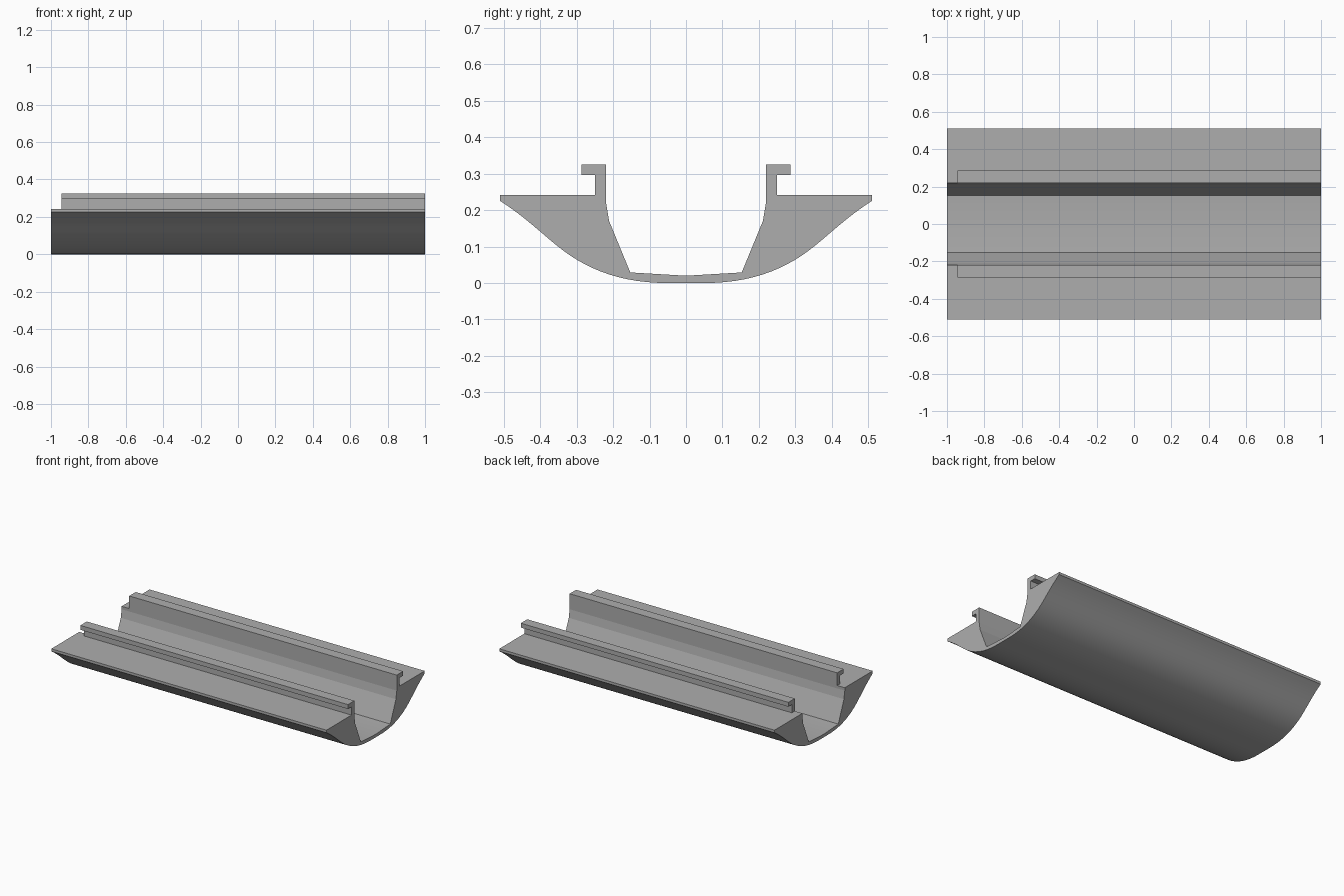
import bpy, bmesh, math

if "Cube" in bpy.data.objects:
    bpy.data.objects.remove(bpy.data.objects["Cube"])

grey = bpy.data.materials.new("plain grey")
grey.diffuse_color = (0.42, 0.42, 0.42, 1)
grey.use_nodes = True
grey.node_tree.nodes["Principled BSDF"].inputs["Base Color"].default_value = grey.diffuse_color


def bezier(a, b, c, d, n=10):
    """Sample a cubic curve, leaving out its last point."""
    pts = []
    for i in range(n):
        t = i / n
        s = 1 - t
        pts.append(tuple(s**3 * p + 3 * s * s * t * q + 3 * s * t * t * r + t**3 * w
                         for p, q, r, w in zip(a, b, c, d)))
    return pts


def extrude_profile(name, profile, x0, x1):
    """Sweep a closed (y, z) outline along x."""
    bm = bmesh.new()
    face = bm.faces.new([bm.verts.new((x0, y, z)) for y, z in profile])
    ext = bmesh.ops.extrude_face_region(bm, geom=[face], use_keep_orig=True)
    moved = [g for g in ext["geom"] if isinstance(g, bmesh.types.BMVert)]
    bmesh.ops.translate(bm, verts=moved, vec=(x1 - x0, 0, 0))
    bmesh.ops.recalc_face_normals(bm, faces=bm.faces)
    mesh = bpy.data.meshes.new(name)
    bm.to_mesh(mesh)
    bm.free()
    mesh.materials.append(grey)
    obj = bpy.data.objects.new(name, mesh)
    bpy.context.collection.objects.link(obj)
    bpy.ops.object.select_all(action='DESELECT')
    obj.select_set(True)
    bpy.context.view_layer.objects.active = obj
    bpy.ops.object.shade_smooth_by_angle(angle=math.radians(8))
    return obj


# Trough body: curved underside, flat shoulders, sloping inner walls
half = bezier((0.05, 0), (0.15, 0), (0.23, 0.022), (0.3, 0.064))
half += bezier((0.3, 0.064), (0.37, 0.106), (0.42, 0.168), (0.51, 0.225))
half += [(0.51, 0.225), (0.51, 0.242), (0.22, 0.242), (0.22, 0.223),
         (0.211, 0.17), (0.153, 0.029)]
body = half + [(0, 0.02)] + [(-y, z) for y, z in reversed(half)]
extrude_profile("trough_body", body, -1, 1)

# Hooked rails along both inner edges, stopping short of the left end
rail = [(0.22, 0.242), (0.25, 0.242), (0.25, 0.296), (0.287, 0.296),
        (0.287, 0.325), (0.22, 0.325)]
for name, side in (("front_rail", -1), ("back_rail", 1)):
    extrude_profile(name, [(side * y, z) for y, z in rail], -0.945, 1)
